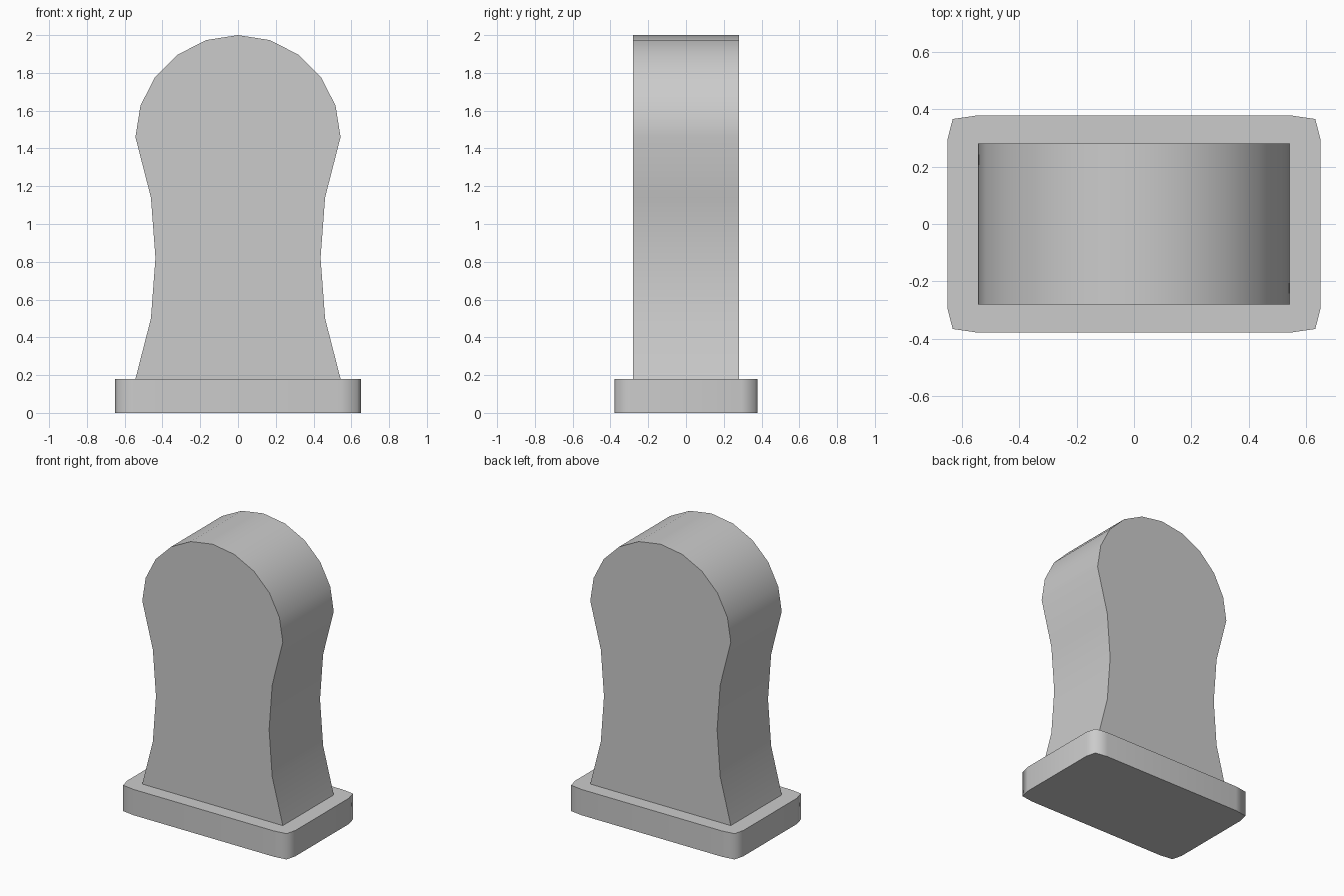
import bpy, bmesh
from math import sin, cos, radians
from mathutils import Vector

if "Cube" in bpy.data.objects:
    bpy.data.objects.remove(bpy.data.objects["Cube"])


def extrude_outline(name, points, offset):
    """Fill a closed outline, extrude it by offset and smooth its rounded sides."""
    bm = bmesh.new()
    face = bm.faces.new([bm.verts.new(p) for p in points])
    geo = bmesh.ops.extrude_face_region(bm, geom=[face], use_keep_orig=True)
    verts = [g for g in geo["geom"] if isinstance(g, bmesh.types.BMVert)]
    bmesh.ops.translate(bm, verts=verts, vec=Vector(offset))
    bmesh.ops.recalc_face_normals(bm, faces=bm.faces)
    mesh = bpy.data.meshes.new(name)
    bm.to_mesh(mesh)
    bm.free()
    obj = bpy.data.objects.new(name, mesh)
    bpy.context.collection.objects.link(obj)
    bpy.ops.object.select_all(action='DESELECT')
    obj.select_set(True)
    bpy.context.view_layer.objects.active = obj
    bpy.ops.object.shade_smooth_by_angle(angle=radians(75))
    return obj


# Base slab with softened corners
corner = [(0.65, 0.295), (0.632, 0.366), (0.542, 0.379)]
outline = []
for sx, sy in ((1, 1), (-1, 1), (-1, -1), (1, -1)):
    pts = corner if sx * sy > 0 else corner[::-1]
    outline += [(sx * x, sy * y, 0) for x, y in pts]
extrude_outline("base", outline, (0, 0, 0.18))

# Upright body: waisted sides under a half-round head
half = [(0.543, 0.18), (0.461, 0.50), (0.437, 0.82), (0.461, 1.14)]
arc = [(0.543 * cos(radians(a)), 1.46 + 0.54 * sin(radians(a)))
       for a in range(0, 181, 18)]
profile = half + arc + [(-x, z) for x, z in reversed(half)]
extrude_outline("body", [(x, -0.281, z) for x, z in profile], (0, 0.562, 0))
